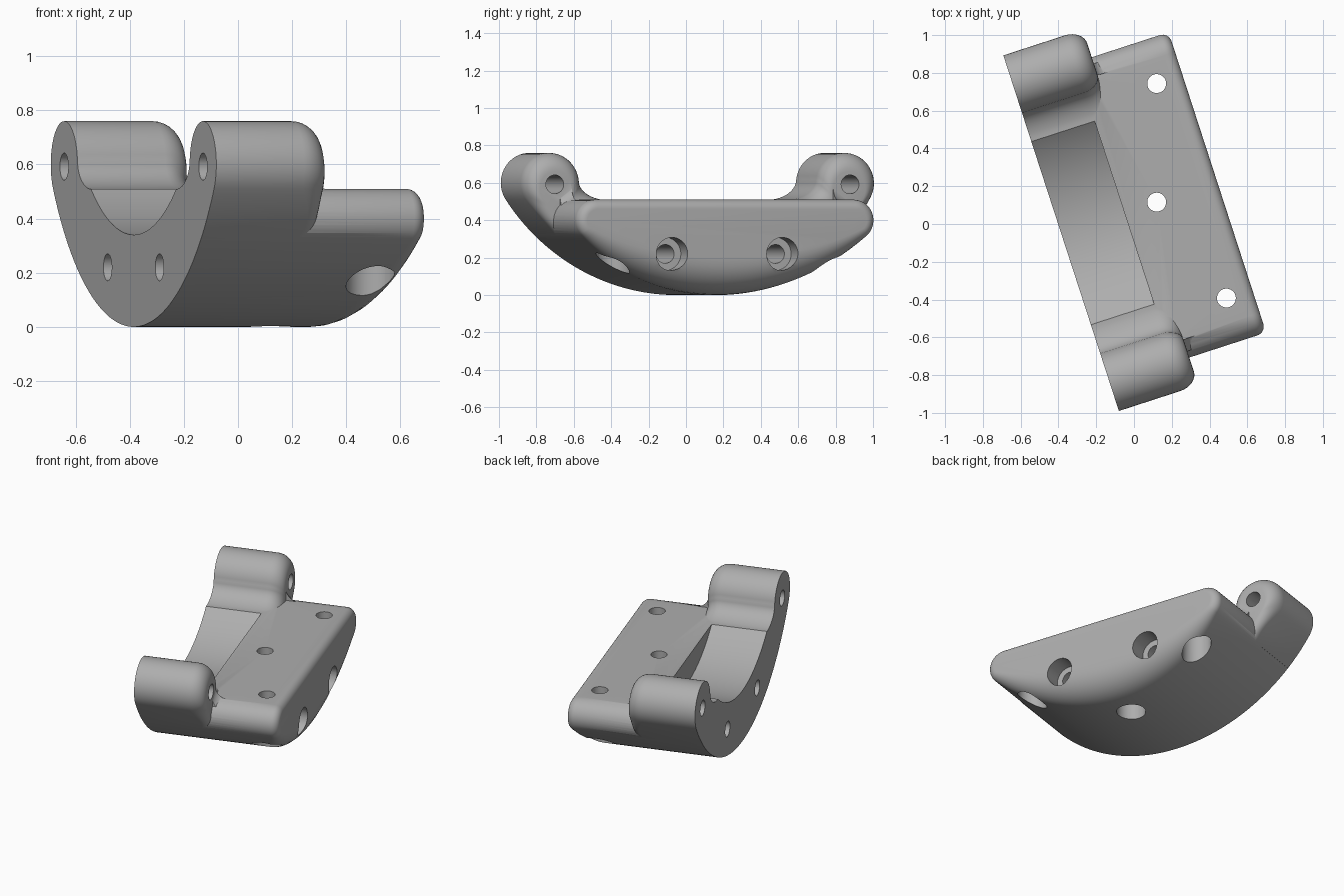
import bpy, bmesh, math
from mathutils import Vector, Matrix

if "Cube" in bpy.data.objects:
    bpy.data.objects.remove(bpy.data.objects["Cube"])

ARC, ARC_N = 1.163, 64            # belly radius (its centre is at y=0, z=ARC)
FRONT, BACK = -0.382, 0.488       # extent along the local x axis

grey = bpy.data.materials.new("grey")
grey.diffuse_color = (0.42, 0.42, 0.42, 1)
grey.use_nodes = True
grey.node_tree.nodes["Principled BSDF"].inputs["Base Color"].default_value = grey.diffuse_color


def make(name, bm):
    bmesh.ops.recalc_face_normals(bm, faces=bm.faces)
    me = bpy.data.meshes.new(name)
    bm.to_mesh(me)
    bm.free()
    me.materials.append(grey)
    ob = bpy.data.objects.new(name, me)
    bpy.context.collection.objects.link(ob)
    return ob


def loft(name, outline, x0, x1, steps=8):
    """Extrude (point, inward direction, radius) entries with a rounded far end."""
    bm = bmesh.new()
    rings = [[bm.verts.new((x0, p.x, p.y)) for p, d, r in outline]]
    for k in range(steps + 1):
        a = math.pi / 2 * k / steps
        ring = []
        for p, d, r in outline:
            q = p + d * r * (1 - math.cos(a))
            ring.append(bm.verts.new((x1 - r + r * math.sin(a), q.x, q.y)))
        rings.append(ring)
    n = len(outline)
    for a, b in zip(rings, rings[1:]):
        for i in range(n):
            j = (i + 1) % n
            bm.faces.new((a[i], a[j], b[j], b[i]))
    bm.faces.new(rings[0])
    bm.faces.new(rings[-1])
    return make(name, bm)


def rod(name, start, end, radius, seg=40):
    a, b = Vector(start), Vector(end)
    bm = bmesh.new()
    turn = (b - a).to_track_quat('Z', 'Y').to_matrix().to_4x4()
    bmesh.ops.create_cone(bm, cap_ends=True, segments=seg, radius1=radius, radius2=radius,
                          depth=(b - a).length, matrix=Matrix.Translation((a + b) / 2) @ turn)
    return make(name, bm)


def combine(target, other, operation):
    mod = target.modifiers.new("join", 'BOOLEAN')
    mod.operation, mod.object, mod.solver = operation, other, 'EXACT'
    bpy.context.view_layer.objects.active = target
    bpy.ops.object.modifier_apply(modifier=mod.name)
    bpy.data.objects.remove(other)


def polar(cx, cz, r, deg):
    a = math.radians(deg)
    return Vector((cx + r * math.cos(a), cz + r * math.sin(a)))


# main plate: flat top, rounded sides, curved belly
tip_y, tip_z, tip_r, edge = 0.726, 0.40, 0.11, 0.05
tan = math.degrees(math.atan2(tip_z - ARC, tip_y))
half = 90 + tan
plate = []
for k in range(ARC_N + 1):
    t = -1 + 2 * k / ARC_N
    p = polar(0, ARC, ARC, -90 + half * t)
    plate.append((p, (Vector((0, ARC)) - p).normalized(), edge + 0.14 * (1 - t * t)))
side = []
for k in range(1, 17):
    p = polar(tip_y, tip_z, tip_r, tan + (90 - tan) * k / 16)
    side.append((p, (Vector((tip_y, tip_z)) - p).normalized(), edge))
plate += side
plate += [(Vector((-p.x, p.y)), Vector((-d.x, d.y)), r) for p, d, r in reversed(side)]
body = loft("clamp_body", plate, FRONT, BACK)

# ears: round-topped lugs flowing into the belly and the plate
ear_y, ear_z, ear_r = 0.83, 0.60, 0.16
ear_tan = math.degrees(math.atan2(ear_z - ARC, ear_y))
pts = [Vector((0.74, 0.37)), Vector((0.60, 0.44))]
pts += [Vector((0.50 + 0.17 * math.sin(a), 0.615 - 0.107 * math.cos(a)))
        for a in [math.pi / 2 * k / 10 for k in range(11)]]
pts += [polar(ear_y, ear_z, ear_r, 174 + (ear_tan - 174) * k / 28) for k in range(29)]
pts += [polar(0, ARC, ARC, ear_tan + (tan + 0.3 - ear_tan) * k / 8) for k in range(1, 9)]
core = Vector((0.80, 0.45))
for s in (1, -1):
    outline = []
    for p in pts:
        d = core - p
        outline.append((Vector((p.x * s, p.y)), Vector((d.x * s, d.y)).normalized(),
                        min(0.10, 0.55 * d.length)))
    combine(body, loft("ear", outline, FRONT, 0.06), 'UNION')
    # fillet between ear end and plate
    web = [Vector((-0.05, 0.45)), Vector((0.14, 0.45)), Vector((0.14, 0.508))]
    web += [Vector((0.14 - 0.085 * math.sin(a), 0.598 - 0.09 * math.cos(a)))
            for a in [math.pi / 2 * k / 8 for k in range(1, 9)]] + [Vector((-0.05, 0.598))]
    bm = bmesh.new()
    ends = [[bm.verts.new((p.x, s * y, p.y)) for p in web] for y in (0.735, 0.86)]
    # pull the outer end inside the rounded plate edge
    for v in ends[1]:
        v.co.z -= 0.05
        v.co.y -= s * 0.06
    for i in range(len(web)):
        j = (i + 1) % len(web)
        bm.faces.new((ends[0][i], ends[0][j], ends[1][j], ends[1][i]))
    bm.faces.new(ends[0])
    bm.faces.new(ends[1])
    combine(body, make("web", bm), 'UNION')

# saddle recess in the front half of the plate
combine(body, rod("saddle", (-0.6, 0, 1.19), (-0.03, 0, 1.19), 0.85, 160), 'DIFFERENCE')

# bolt holes along the depth, counterbored at the back
for s in (1, -1):
    combine(body, rod("ear_hole", (-0.6, s * 0.83, 0.592), (0.3, s * 0.83, 0.592), 0.05), 'DIFFERENCE')
    combine(body, rod("long_hole", (-0.6, s * 0.31, 0.22), (0.7, s * 0.31, 0.22), 0.05), 'DIFFERENCE')
    combine(body, rod("long_bore", (0.37, s * 0.31, 0.22), (0.7, s * 0.31, 0.22), 0.088), 'DIFFERENCE')

# vertical bolt holes, counterbored from below
for x, y in ((0.15, 0), (0.344, 0.597), (0.344, -0.597)):
    combine(body, rod("upright_hole", (x, y, -0.2), (x, y, 0.8), 0.05), 'DIFFERENCE')
    combine(body, rod("upright_bore", (x, y, -0.2), (x, y, 0.31), 0.09), 'DIFFERENCE')

# place at its angle and shade
turn = Matrix.Rotation(math.radians(18), 4, 'Z')
body.data.transform(turn @ Matrix.Translation((0, 0.073, 0)))
bpy.ops.object.select_all(action='DESELECT')
body.select_set(True)
bpy.context.view_layer.objects.active = body
bpy.ops.object.shade_smooth_by_angle(angle=math.radians(32))
